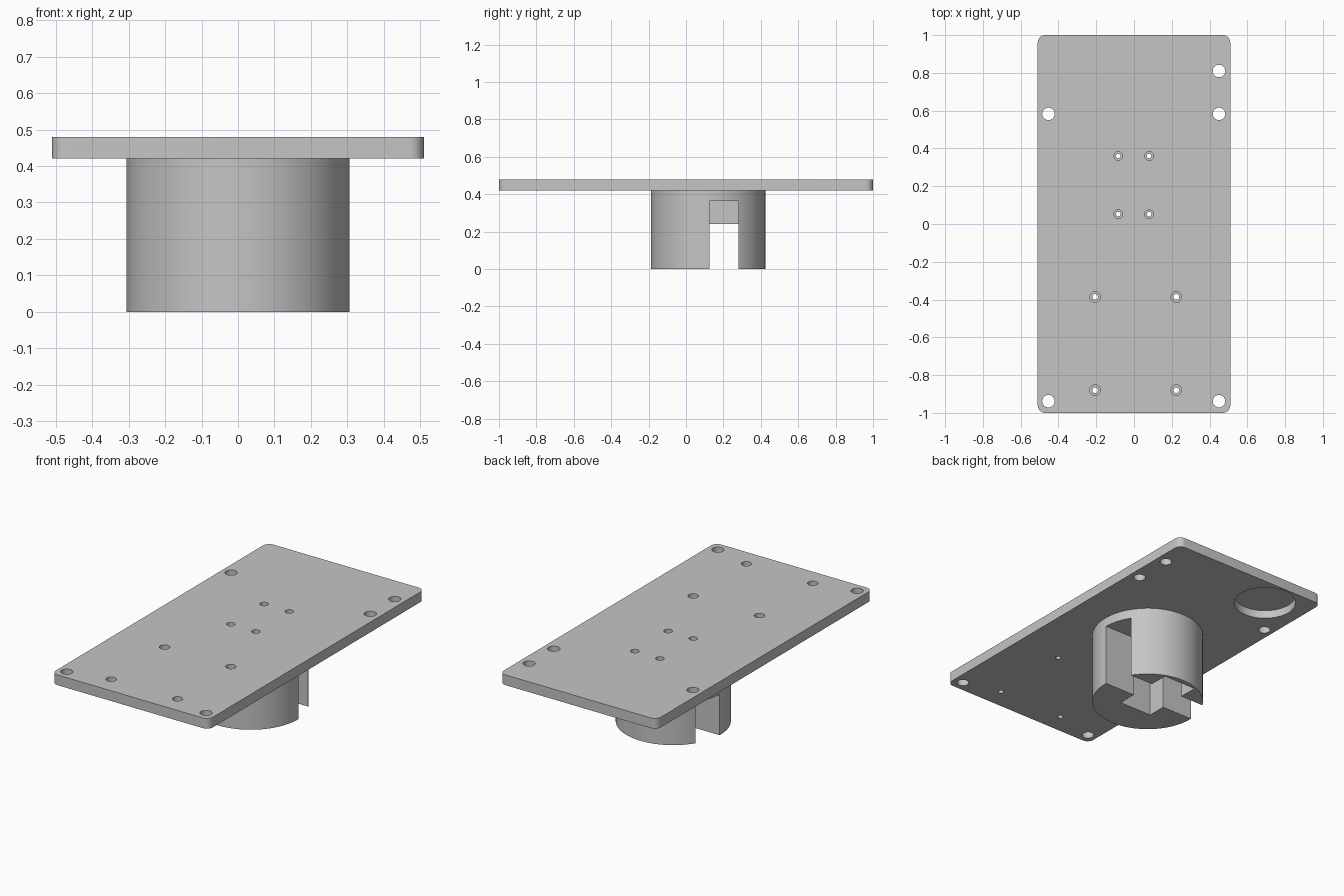
import bpy, bmesh, math

if "Cube" in bpy.data.objects:
    bpy.data.objects.remove(bpy.data.objects["Cube"], do_unlink=True)

PLATE_BOTTOM, PLATE_TOP = 0.42, 0.48
HUB_Y = 0.203
EPS = 0.02

grey = bpy.data.materials.new("plain_grey")
grey.use_nodes = True
colour = (0.56, 0.56, 0.56, 1)
grey.diffuse_color = colour
grey.node_tree.nodes["Principled BSDF"].inputs["Base Color"].default_value = colour


def finish(name, bm):
    mesh = bpy.data.meshes.new(name)
    bm.to_mesh(mesh)
    bm.free()
    mesh.materials.append(grey)
    obj = bpy.data.objects.new(name, mesh)
    bpy.context.collection.objects.link(obj)
    return obj


def box(name, x0, x1, y0, y1, z0, z1, corner=0):
    bm = bmesh.new()
    bmesh.ops.create_cube(bm, size=1)
    for v in bm.verts:
        v.co.x = x1 if v.co.x > 0 else x0
        v.co.y = y1 if v.co.y > 0 else y0
        v.co.z = z1 if v.co.z > 0 else z0
    if corner:
        upright = [e for e in bm.edges
                   if abs(e.verts[0].co.z - e.verts[1].co.z) > (z1 - z0) / 2]
        bmesh.ops.bevel(bm, geom=upright, offset=corner, segments=8,
                        profile=0.5, affect='EDGES')
    return finish(name, bm)


def cylinder(name, x, y, radius, z0, z1, sides=32):
    bm = bmesh.new()
    bmesh.ops.create_cone(bm, cap_ends=True, segments=sides,
                          radius1=radius, radius2=radius, depth=z1 - z0)
    bmesh.ops.translate(bm, verts=bm.verts, vec=(x, y, (z0 + z1) / 2))
    return finish(name, bm)


def combine(target, other, operation):
    mod = target.modifiers.new(operation.lower(), 'BOOLEAN')
    mod.operation = operation
    mod.solver = 'EXACT'
    mod.object = other
    bpy.context.view_layer.objects.active = target
    bpy.ops.object.modifier_apply(modifier=mod.name)
    bpy.data.objects.remove(other, do_unlink=True)


# Rounded plate with a round boss under it
base = box("mounting_plate", -0.51, 0.51, -1, 1, PLATE_BOTTOM, PLATE_TOP, corner=0.04)
boss = cylinder("boss", 0, 0.118, 0.306, 0, PLATE_TOP - 0.03, sides=96)
combine(base, boss, 'UNION')

# Cross-shaped pocket: central hub, tall left arm, short right arm
arm0, arm1 = HUB_Y - 0.078, HUB_Y + 0.078
cutters = [
    box("hub_pocket", -0.106, 0.106, HUB_Y - 0.19, HUB_Y + 0.19, -EPS, 0.365),
    box("tall_slot", 0, 0.4, arm0, arm1, -EPS, 0.365),
    box("short_slot", -0.4, 0, arm0, arm1, -EPS, 0.24),
    # Blind round recess under the plate
    cylinder("round_recess", -0.262, 0.815, 0.17, PLATE_BOTTOM - EPS, PLATE_TOP - 0.012, 64),
]

# Plain fixing holes near the edges
for x, y in [(-0.453, -0.938), (0.45, -0.938), (-0.453, 0.583), (0.45, 0.583), (0.45, 0.81)]:
    cutters.append(cylinder("fixing_hole", x, y, 0.033,
                            PLATE_BOTTOM - EPS, PLATE_TOP + EPS))


# Stepped screw holes: a narrow bore with a wider seat on top
def screw_holes(xs, ys, bore, seat, bottom):
    for x in xs:
        for y in ys:
            cutters.append(cylinder("bore", x, y, bore, bottom, PLATE_TOP + EPS))
            cutters.append(cylinder("seat", x, y, seat, PLATE_TOP - 0.03, PLATE_TOP + EPS))


screw_holes((-0.083, 0.08), (0.052, 0.36), 0.012, 0.023, 0.3)
screw_holes((-0.206, 0.224), (-0.386, -0.88), 0.015, 0.028, PLATE_BOTTOM - EPS)

for cutter in cutters:
    combine(base, cutter, 'DIFFERENCE')

# Smooth round walls, sharp rims
bpy.ops.object.select_all(action='DESELECT')
base.select_set(True)
bpy.context.view_layer.objects.active = base
bpy.ops.object.shade_smooth_by_angle(angle=math.radians(30))
